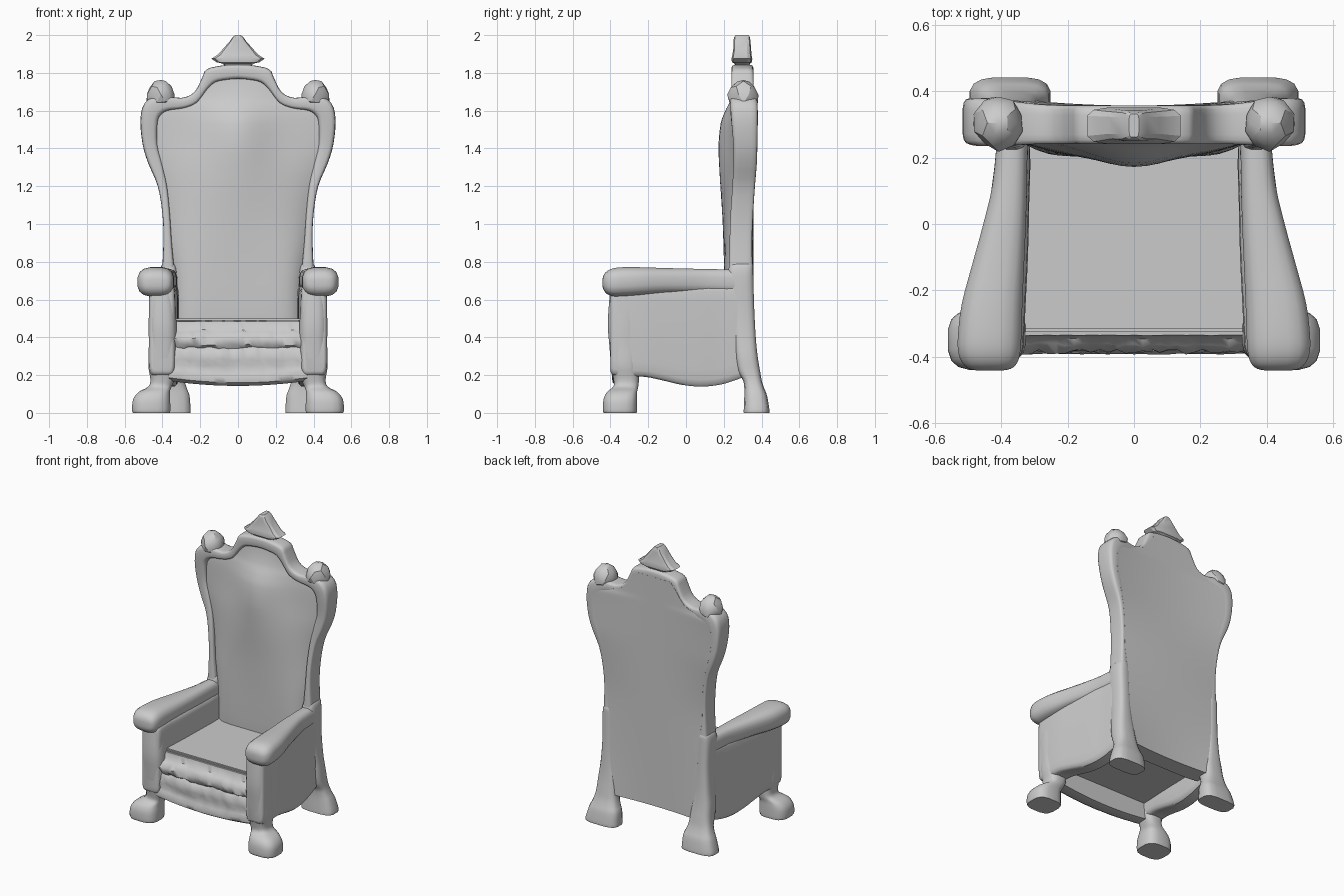
import bpy, bmesh, math, random
from mathutils import Vector

random.seed(4)


def finish(name, bm, mirror=False, angle=40):
    bmesh.ops.recalc_face_normals(bm, faces=bm.faces)
    mesh = bpy.data.meshes.new(name)
    bm.to_mesh(mesh)
    bm.free()
    ob = bpy.data.objects.new(name, mesh)
    bpy.context.collection.objects.link(ob)
    if mirror:
        mod = ob.modifiers.new("Mirror", 'MIRROR')
        mod.use_mirror_merge = False
    bpy.ops.object.select_all(action='DESELECT')
    ob.select_set(True)
    bpy.context.view_layer.objects.active = ob
    bpy.ops.object.shade_smooth_by_angle(angle=math.radians(angle))
    return ob


def loft(name, rings, **kw):
    """Skin a list of equal closed rings and cap both ends."""
    bm = bmesh.new()
    vs = [[bm.verts.new(p) for p in r] for r in rings]
    n = len(vs[0])
    for a, b in zip(vs, vs[1:]):
        for i in range(n):
            j = (i + 1) % n
            bm.faces.new((a[i], a[j], b[j], b[i]))
    bm.faces.new(vs[0])
    bm.faces.new(vs[-1])
    return finish(name, bm, **kw)


def smooth_rows(rows, k=3):
    """Catmull-Rom interpolation of parameter rows."""
    out = []
    for i in range(len(rows) - 1):
        p0, p1 = rows[max(i - 1, 0)], rows[i]
        p2, p3 = rows[i + 1], rows[min(i + 2, len(rows) - 1)]
        for s in range(k):
            t = s / k
            out.append(tuple(
                0.5 * (2 * b + (c - a) * t + (2 * a - 5 * b + 4 * c - d) * t * t
                       + (3 * b - a - 3 * c + d) * t ** 3)
                for a, b, c, d in zip(p0, p1, p2, p3)))
    return out + [tuple(rows[-1])]


def rounded(n, e):
    """Unit rounded-square ring: small e is boxy, 1 is round."""
    pts = []
    for i in range(n):
        a = 2 * math.pi * (i + 0.5) / n
        c, s = math.cos(a), math.sin(a)
        pts.append((math.copysign(abs(c) ** e, c), math.copysign(abs(s) ** e, s)))
    return pts


def limb(name, axis, rows, e=0.5, n=16, k=3, **kw):
    """Loft rows (t, x0, x1, b0, b1) along z (b = y) or along y (b = z)."""
    rings = []
    for t, x0, x1, b0, b1 in smooth_rows(rows, k):
        ring = []
        for c, s in rounded(n, e):
            x = (x0 + x1) / 2 + c * (x1 - x0) / 2
            b = (b0 + b1) / 2 + s * (b1 - b0) / 2
            ring.append((x, b, t) if axis == 'z' else (x, t, b))
        rings.append(ring)
    return loft(name, rings, **kw)


# Back frame: outer x, z, inner x, z, front y, back y, from arm to crest
half = [(.405, .70, .33, .70, .225, .355), (.395, .90, .35, .90, .23, .35),
        (.40, 1.05, .36, 1.05, .235, .355), (.425, 1.20, .375, 1.20, .245, .365),
        (.475, 1.32, .40, 1.32, .25, .375), (.505, 1.42, .425, 1.42, .25, .378),
        (.517, 1.55, .425, 1.53, .24, .38), (.495, 1.64, .41, 1.575, .235, .38),
        (.42, 1.68, .37, 1.60, .235, .375), (.30, 1.668, .29, 1.612, .24, .362),
        (.23, 1.70, .22, 1.64, .24, .358), (.19, 1.775, .165, 1.71, .24, .357),
        (.165, 1.82, .12, 1.75, .24, .357), (.08, 1.84, .06, 1.763, .24, .357),
        (0, 1.845, 0, 1.768, .24, .357)]
path = half + [(-a, b, -c, d, f, g) for a, b, c, d, f, g in half[-2::-1]]
rings = []
for xo, zo, xi, zi, yf, yb in smooth_rows(path, 3):
    rings.append([((xo + xi) / 2 + c * (xo - xi) / 2, (yf + yb) / 2 + s * (yb - yf) / 2,
                   (zo + zi) / 2 + c * (zo - zi) / 2) for c, s in rounded(16, .42)])
loft("back_frame", rings)

# Padded back panel: z, half width, padding depth, edge power, ridge share, back edge y
rows = [(.20, .34, .03, 8, 0, .375), (.45, .34, .06, 8, 0, .362), (.70, .345, .065, 7, 0, .355),
        (.90, .37, .07, 5, .1, .35), (1.05, .375, .076, 4, .2, .355), (1.20, .395, .086, 3, .3, .365),
        (1.32, .43, .093, 2.5, .45, .375), (1.42, .455, .096, 2, .6, .378), (1.53, .46, .085, 2, .7, .38),
        (1.58, .445, .068, 2, .7, .38), (1.61, .405, .055, 2, .7, .376), (1.635, .32, .042, 2, .6, .364),
        (1.67, .235, .026, 2, .5, .36), (1.74, .18, .008, 2, .4, .358), (1.80, .13, 0, 2, 0, .358)]
rings = []
N = 24
us = [-1 + 2 * i / N for i in range(N + 1)]
for z, w, d, p, m, yb in smooth_rows(rows, 2):
    front = [(u * w, .268 - d * ((1 - m) * (1 - abs(u) ** p) + m * math.exp(-(u * w / .17) ** 2)), z)
             for u in us]
    back = [(u * w, .357 + (yb - .357) * u * u, z) for u in reversed(us)]
    rings.append(front + back)
loft("back_panel", rings)

# Lumpy corner knobs on the shoulders
bm = bmesh.new()
bmesh.ops.create_icosphere(bm, subdivisions=2, radius=1)
for v in bm.verts:
    r = 1 + random.uniform(-.07, .07)
    taper = 1 - .22 * v.co.z
    v.co = Vector((.408 + v.co.x * .075 * r * taper, .305 + v.co.y * .083 * r * taper,
                   1.685 + v.co.z * .08 * r))
finish("shoulder_knob", bm, mirror=True, angle=25)

# Triangular crest finial
limb("crest_finial", 'z', [
    (1.83, -.06, .06, .265, .33), (1.85, -.085, .085, .255, .34),
    (1.856, -.115, .115, .242, .35), (1.875, -.143, .143, .24, .352),
    (1.895, -.11, .11, .245, .348), (1.93, -.078, .078, .25, .345),
    (1.97, -.042, .042, .25, .342), (1.99, -.028, .028, .255, .338),
    (2.0, -.015, .015, .262, .332)], e=.45, n=12, k=1, angle=20)

# Armrests, widening to a rounded front knob
limb("armrest", 'y', [
    (.27, .32, .412, .63, .76), (.12, .322, .427, .635, .762), (0, .325, .455, .635, .765),
    (-.12, .33, .488, .632, .768), (-.24, .335, .52, .622, .772),
    (-.34, .338, .532, .616, .772), (-.39, .342, .53, .617, .765),
    (-.42, .352, .517, .63, .75), (-.436, .37, .498, .65, .73),
    (-.442, .40, .47, .67, .71)], e=.7, mirror=True)

# Side panels under the arms with a scalloped lower edge
limb("side_panel", 'y', [
    (.33, .315, .405, .20, .68), (.27, .315, .412, .175, .68), (.18, .312, .42, .148, .68),
    (.08, .315, .433, .138, .68), (-.02, .317, .445, .147, .68), (-.12, .32, .457, .17, .68),
    (-.22, .325, .468, .19, .68), (-.32, .33, .472, .19, .68),
    (-.385, .335, .47, .20, .67), (-.40, .35, .455, .22, .65)], e=.25, mirror=True)

# Front legs with club feet and posts up to the arms
limb("front_leg", 'z', [
    (0, .36, .558, -.437, -.26), (.015, .357, .562, -.441, -.258), (.07, .358, .557, -.438, -.258),
    (.11, .36, .528, -.42, -.258), (.14, .35, .475, -.385, -.252),
    (.18, .335, .465, -.385, -.248), (.25, .325, .476, -.397, -.25),
    (.36, .325, .473, -.407, -.25), (.48, .325, .474, -.415, -.25),
    (.66, .34, .468, -.402, -.25)], e=.65, mirror=True)

# Back legs, splayed and rising into rear posts
limb("back_leg", 'z', [
    (0, .25, .495, .305, .442), (.02, .25, .495, .305, .442), (.09, .255, .475, .308, .43),
    (.13, .27, .458, .308, .415), (.17, .282, .445, .302, .402), (.22, .288, .437, .275, .393),
    (.30, .295, .432, .26, .38), (.40, .31, .42, .25, .37), (.55, .318, .412, .235, .362),
    (.72, .32, .415, .222, .357), (.775, .328, .408, .228, .356), (.79, .34, .398, .24, .352)],
    e=.6, mirror=True)

# Seat block
bm = bmesh.new()
bmesh.ops.create_cube(bm, size=1)
for v in bm.verts:
    v.co = Vector((v.co.x * .68, v.co.y * .59 - .03, v.co.z * .22 + .39))
bmesh.ops.bevel(bm, geom=bm.edges[:], offset=.008, segments=2, affect='EDGES')
finish("seat", bm)

# Front apron: banded profile (y, z, roughness) with rough carved relief
profile = [(-.29, .488, 0), (-.335, .485, .1), (-.345, .44, .3), (-.365, .428, 1),
           (-.385, .395, 1), (-.382, .36, 1), (-.365, .345, 1), (-.38, .325, 1),
           (-.384, .28, 1), (-.376, .25, .8), (-.382, .21, .4), (-.392, .19, .2),
           (-.388, .16, .1), (-.36, .143, 0), (-.29, .147, 0)]
rings = []
for i in range(29):
    x = -.364 + .026 * i
    lift = .2 * x * x
    rings.append([(x, y + random.uniform(-.008, .008) * j,
                   z + random.uniform(-.006, .006) * j + (lift if z < .22 else 0))
                  for y, z, j in profile])
loft("front_apron", rings, angle=50)
